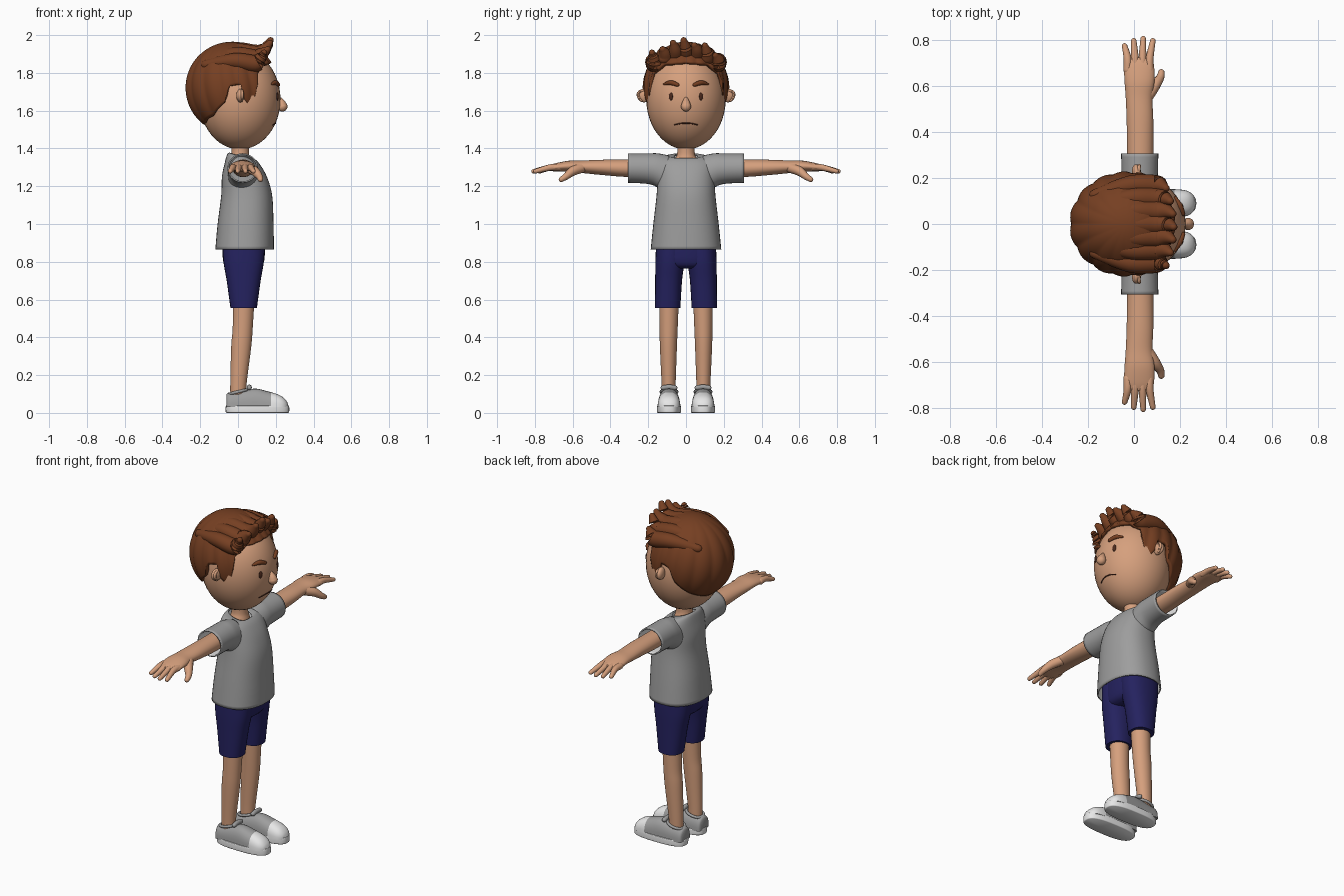
import bpy, bmesh, math
from mathutils import Vector

cube = bpy.data.objects.get("Cube")
if cube:
    bpy.data.objects.remove(cube)


def material(name, *rgb):
    m = bpy.data.materials.new(name)
    m.use_nodes = True
    m.diffuse_color = (*rgb, 1)
    bsdf = next(n for n in m.node_tree.nodes if n.type == 'BSDF_PRINCIPLED')
    bsdf.inputs["Base Color"].default_value = (*rgb, 1)
    bsdf.inputs["Roughness"].default_value = 0.7
    return m


SKIN = material("skin", .67, .35, .205)
GREY = material("grey cloth", .34, .34, .34)
NAVY = material("navy cloth", .018, .016, .115)
HAIR = material("brown hair", .18, .05, .016)
DARK = material("dark brown", .07, .022, .012)
WHITE = material("white", .8, .8, .8)
parts = []


def smooth(rows, n=5):
    """Catmull-Rom interpolation of rows of numbers."""
    out = []
    for i in range(len(rows) - 1):
        a, b, c, d = (rows[min(max(i + k, 0), len(rows) - 1)] for k in (-1, 0, 1, 2))
        for j in range(n):
            t = j / n
            out.append([q + t * (r - p) / 2 + t * t * (p - 2.5 * q + 2 * r - s / 2)
                        + t ** 3 * (1.5 * (q - r) + (s - p) / 2)
                        for p, q, r, s in zip(a, b, c, d)])
    return out + [list(rows[-1])]


def finish(name, bm, mats):
    bmesh.ops.recalc_face_normals(bm, faces=bm.faces)
    mesh = bpy.data.meshes.new(name)
    bm.to_mesh(mesh)
    bm.free()
    for m in mats:
        mesh.materials.append(m)
    ob = bpy.data.objects.new(name, mesh)
    bpy.context.collection.objects.link(ob)
    parts.append(ob)
    return ob


def loft(name, sections, mats, power=2, sides=28, caps=True):
    """Skin superellipse rings given as (centre, axis u, axis v)."""
    bm = bmesh.new()
    rings = []
    for c, u, v in sections:
        ring = []
        for i in range(sides):
            a = math.tau * i / sides
            co, si = math.cos(a), math.sin(a)
            ring.append(bm.verts.new(c + u * math.copysign(abs(co) ** (2 / power), co)
                                     + v * math.copysign(abs(si) ** (2 / power), si)))
        rings.append(ring)
    for r, s in zip(rings, rings[1:]):
        for i in range(sides):
            k = (i + 1) % sides
            bm.faces.new((r[i], r[k], s[k], s[i]))
    if caps:
        bm.faces.new(rings[0])
        bm.faces.new(rings[-1])
    return finish(name, bm, mats)


def upright(name, rows, mats, **kw):
    """Loft along z from rows of z, x, y, x radius, y radius, forward droop."""
    return loft(name, [(Vector((x, y, z)), Vector((rx, 0, -d)), Vector((0, ry, 0)))
                       for z, x, y, rx, ry, d in smooth(rows)], mats, **kw)


def sideways(name, s, rows, mats, **kw):
    """Loft along y from rows of y, x, x radius, z, z radius."""
    return loft(name, [(Vector((x, s * y, z)), Vector((rx, 0, 0)), Vector((0, 0, rz)))
                       for y, x, rx, z, rz in smooth(rows)], mats, **kw)


def tube(name, rows, mat, sides=14):
    """Round-ended tube along rows of x, y, z, radius."""
    rows = smooth(rows, 6)
    path = [Vector(r[:3]) for r in rows]
    first, last = (path[1] - path[0]).normalized(), (path[-1] - path[-2]).normalized()
    angles = [math.radians(a) for a in (30, 60, 85)]
    pts = [(path[0] - first * rows[0][3] * math.sin(a), rows[0][3] * math.cos(a)) for a in angles[::-1]]
    pts += [(p, r[3]) for p, r in zip(path, rows)]
    pts += [(path[-1] + last * rows[-1][3] * math.sin(a), rows[-1][3] * math.cos(a)) for a in angles]
    sections = []
    for i, (p, r) in enumerate(pts):
        t = (pts[min(i + 1, len(pts) - 1)][0] - pts[max(i - 1, 0)][0]).normalized()
        ref = Vector((0, 0, 1)) if abs(t.z) < .8 else Vector((1, 0, 0))
        u = t.cross(ref).normalized()
        sections.append((p, u * r, t.cross(u) * r))
    return loft(name, sections, [mat], sides=sides)


def ball(name, centre, radii, mat, turn=0):
    bm = bmesh.new()
    bmesh.ops.create_uvsphere(bm, u_segments=40, v_segments=24, radius=1)
    ob = finish(name, bm, [mat])
    ob.location, ob.scale, ob.rotation_euler.z = centre, radii, turn
    return ob


def line_cloth(ob):
    """Give open cloth a thickness and a pale inside."""
    ob.data.materials.append(WHITE)
    mod = ob.modifiers.new("lining", 'SOLIDIFY')
    mod.thickness, mod.offset, mod.material_offset = .008, -1, 1


# Head, neck and face
HC, HR = Vector((.01, 0, 1.66)), Vector((.215, .21, .265))


def on_face(y, z):
    return HC.x + HR.x * math.sqrt(1 - (y / HR.y) ** 2 - ((z - HC.z) / HR.z) ** 2)


ball("head", HC, HR, SKIN)
upright("neck", [(1.26, .015, 0, .07, .08, 0), (1.34, .012, 0, .053, .058, 0),
                 (1.38, .012, 0, .046, .046, 0), (1.46, .012, 0, .05, .05, 0)], [SKIN])
tube("nose", [(.222, 0, 1.66, .012), (.23, 0, 1.64, .022), (.235, 0, 1.622, .027)], SKIN, 20)
tube("mouth", [(on_face(y, z), y, z, .0035) for y, z in
               ((-.06, 1.525), (-.03, 1.532), (0, 1.534), (.03, 1.532), (.06, 1.525))], DARK, 8)
for s, side in ((1, "left"), (-1, "right")):
    ball(side + "_eye", (on_face(.08, 1.675), s * .08, 1.675), (.006, .011, .021), DARK, s * .4)
    tube(side + "_eyebrow", [(on_face(y, z) + .003, s * y, z, r) for y, z, r in
                             ((.045, 1.737, .01), (.08, 1.748, .013), (.115, 1.741, .006))], HAIR)
    ball(side + "_ear", (.012, s * .222, 1.68), (.02, .038, .036), SKIN, s * .15)
    tube(side + "_ear_rim", [(.02, s * .225, 1.707, .007), (.022, s * .249, 1.698, .008),
                             (.022, s * .252, 1.675, .008), (.02, s * .235, 1.652, .006)], SKIN, 8)

# Hair cap: a grooved shell running down to a varying hairline
HAIRLINE = [(0, 1.86), (38, 1.85), (55, 1.80), (61, 1.66), (68, 1.625), (75, 1.66), (80, 1.74),
            (94, 1.73), (100, 1.64), (120, 1.57), (150, 1.53), (180, 1.52)]


def hairline(deg):
    for (a, z), (b, w) in zip(HAIRLINE, HAIRLINE[1:]):
        if deg <= b:
            return z + (w - z) * (deg - a) / (b - a)
    return HAIRLINE[-1][1]


bm = bmesh.new()
columns, steps = 144, 26
crown = bm.verts.new((-.03, 0, 1.965))
grid = []
for i in range(columns):
    phi = -math.pi + math.tau * i / columns
    limit = math.acos((hairline(abs(math.degrees(phi))) - 1.72) / .25)
    column = []
    for j in range(1, steps + 1):
        th = limit * j / steps
        groove = 1 - .035 * math.sin(th) * (1 - abs(math.sin(9 * phi + 1.6 * math.sin(phi) * th)))
        column.append(bm.verts.new((-.03 + .252 * groove * math.sin(th) * math.cos(phi),
                                    .23 * groove * math.sin(th) * math.sin(phi),
                                    1.72 + .245 * math.cos(th))))
    grid.append(column)
for i in range(columns):
    a, b = grid[i], grid[(i + 1) % columns]
    bm.faces.new((crown, a[0], b[0]))
    for j in range(steps - 1):
        bm.faces.new((a[j], a[j + 1], b[j + 1], b[j]))
cap = finish("hair_cap", bm, [HAIR])
mod = cap.modifiers.new("thickness", 'SOLIDIFY')
mod.thickness, mod.offset = .022, -1

# Swept-up quiff
for i in range(7):
    y = -.168 + .056 * i
    lift = .012 * math.cos(i * 2.4)
    tube("quiff_lock_%d" % (i + 1),
         [(-.17, .75 * y, 1.885 - 1.5 * y * y, .025), (-.02, y, 1.92 - 2 * y * y, .042),
          (.09, y, 1.905 - 2 * y * y, .046), (.14 - y * y, y, 1.925 - 2 * y * y, .036),
          (.172 - 1.2 * y * y, y - .012, 1.965 + lift - 2.5 * y * y, .017)], HAIR)

# Shirt body
line_cloth(upright("shirt_body", [
    (.865, .035, 0, .155, .187, 0), (1.0, .04, 0, .148, .173, 0), (1.15, .046, 0, .135, .156, 0),
    (1.25, .034, 0, .119, .15, 0), (1.32, .021, 0, .092, .148, 0), (1.358, .012, 0, .07, .115, .01),
    (1.36, .014, 0, .06, .062, .018)], [GREY], power=2.3, sides=40, caps=False))
upright("shorts_hips", [(.765, .03, 0, .075, .10, 0), (.80, .03, 0, .108, .15, 0),
                        (.95, .03, 0, .115, .15, 0)], [NAVY], power=2.4)

for s, side in ((1, "left"), (-1, "right")):
    # Sleeve, arm and hand
    line_cloth(sideways(side + "_sleeve", s, [
        (.09, .025, .08, 1.255, .108), (.15, .025, .08, 1.283, .091), (.2, .025, .079, 1.293, .081),
        (.307, .025, .081, 1.296, .078)], [GREY], caps=False))
    sideways(side + "_arm", s, [
        (.15, .027, .055, 1.295, .047), (.31, .027, .057, 1.295, .046), (.45, .026, .058, 1.3, .04),
        (.55, .022, .058, 1.303, .033), (.62, .024, .065, 1.306, .029), (.69, .022, .065, 1.3, .022),
        (.725, .022, .055, 1.296, .014)], [SKIN])
    for name, base, tip, reach in (("little", -.028, -.041, .775), ("ring", .004, -.001, .797),
                                   ("middle", .037, .04, .807), ("index", .068, .082, .797)):
        tube(side + "_" + name + "_finger", [(base, s * .67, 1.301, .018), (base, s * .72, 1.299, .017),
                                             (tip, s * reach, 1.279, .012)], SKIN)
    tube(side + "_thumb", [(.055, s * .55, 1.298, .026), (.088, s * .6, 1.28, .025),
                           (.113, s * .635, 1.252, .018), (.119, s * .66, 1.236, .014)], SKIN)

    # Shorts leg and leg
    upright(side + "_shorts_leg", [
        (.555, .03, s * .097, .07, .067, 0), (.7, .03, s * .092, .09, .071, 0),
        (.8, .03, s * .085, .107, .077, 0), (.9, .03, s * .08, .112, .078, 0)], [NAVY], power=2.3)
    upright(side + "_leg", [
        (.08, .002, s * .091, .042, .036, 0), (.15, .002, s * .092, .043, .037, 0),
        (.35, .017, s * .093, .053, .045, 0), (.45, .025, s * .092, .053, .048, 0),
        (.6, .03, s * .09, .057, .052, 0)], [SKIN])

    # Shoe: white sole, grey upper, white toe cap, tongue
    upright(side + "_sole", [(0, .103, s * .09, .164, .06, 0), (.006, .103, s * .09, .168, .064, 0),
                             (.034, .103, s * .09, .168, .064, 0), (.038, .103, s * .09, .164, .06, 0)],
            [WHITE], power=2.7, sides=40)
    rows = smooth([(-.062, .036, .066), (-.05, .05, .077), (0, .054, .084), (.05, .056, .094),
                   (.1, .058, .098), (.15, .06, .086), (.2, .06, .072), (.235, .053, .055),
                   (.257, .036, .033), (.267, .01, .01)], 6)
    upper = loft(side + "_shoe_upper", [(Vector((x, s * .09, .03)), Vector((0, w, 0)), Vector((0, 0, h)))
                                        for x, w, h in rows], [GREY, WHITE], power=2.4)
    for v in upper.data.vertices:
        v.co.z = max(v.co.z, .03)
    for f in upper.data.polygons:
        f.material_index = int(f.center.x > .18)
    tube(side + "_tongue", [(.06, s * (.09 + y), .137 - 4 * y * y, .013)
                            for y in (-.032, -.016, 0, .016, .032)], GREY)
    tube(side + "_shoe_collar", [(.002 + .05 * math.cos(a), s * .09 + .042 * math.sin(a),
                                  .112 + .012 * math.cos(a), .008)
                                 for a in (math.tau * k / 12 for k in range(13))], GREY, 10)

# Smooth shading with sharp rims
bpy.ops.object.select_all(action='DESELECT')
for ob in parts:
    ob.select_set(True)
bpy.context.view_layer.objects.active = parts[0]
bpy.ops.object.shade_smooth_by_angle(angle=math.radians(45))
